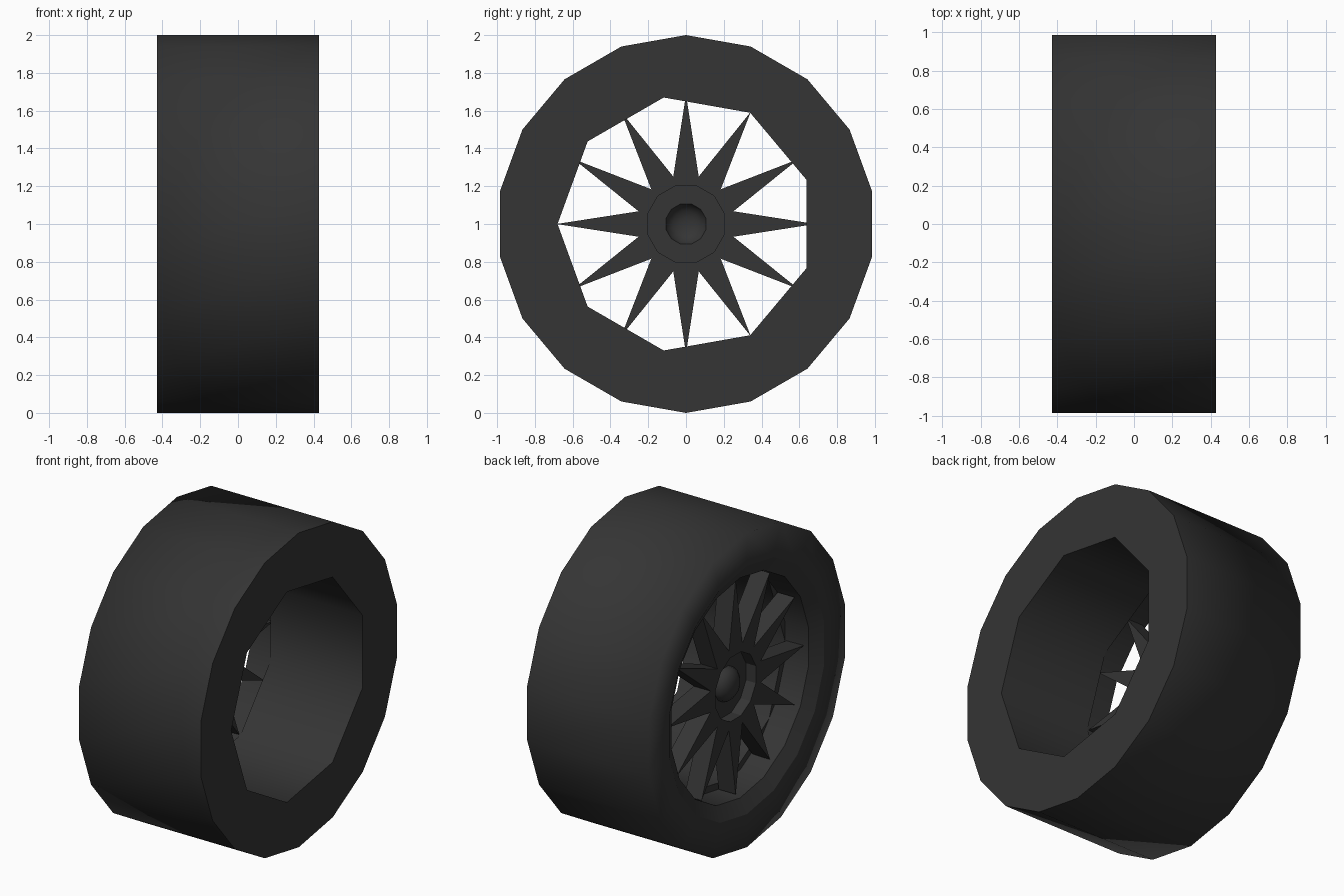
import bpy, bmesh
from math import sin, cos, pi, radians

if "Cube" in bpy.data.objects:
    bpy.data.objects.remove(bpy.data.objects["Cube"])

mat = bpy.data.materials.new("dark_grey")
mat.diffuse_color = (0.035, 0.035, 0.035, 1)
mat.use_nodes = True
mat.node_tree.nodes["Principled BSDF"].inputs["Base Color"].default_value = mat.diffuse_color


def ring(bm, x, radii, n, start):
    """Closed loop of n points around the x axle; radii repeat in turn."""
    vs = []
    for i in range(n):
        a = radians(start) + 2 * pi * i / n
        r = radii[i % len(radii)]
        vs.append(bm.verts.new((x, r * cos(a), 1 + r * sin(a))))
    return vs, [bm.edges.new((vs[i], vs[(i + 1) % n])) for i in range(n)]


def loft(name, rings, closed=False, cap=False, smooth=True):
    """Bridge successive rings: (x, radii, sides, start angle, sharp)."""
    bm = bmesh.new()
    loops = [ring(bm, *r[:4]) for r in rings]
    pairs = list(zip(loops, loops[1:]))
    if closed:
        pairs.append((loops[-1], loops[0]))
    for (va, ea), (vb, eb) in pairs:
        if len(va) == len(vb):
            n = len(va)
            for i in range(n):
                j = (i + 1) % n
                bm.faces.new((va[i], va[j], vb[j], vb[i]))
        else:
            bmesh.ops.bridge_loops(bm, edges=ea + eb)
    if cap:
        bm.faces.new(loops[-1][0])
    bmesh.ops.recalc_face_normals(bm, faces=bm.faces[:])
    for f in bm.faces:
        f.smooth = smooth
    for (vs, es), r in zip(loops, rings):
        for e in es:
            e.smooth = not r[4]
    me = bpy.data.meshes.new(name)
    bm.to_mesh(me)
    bm.free()
    me.materials.append(mat)
    ob = bpy.data.objects.new(name, me)
    bpy.context.collection.objects.link(ob)
    return ob


# Tyre and rim: 18-sided outside, nine-sided bore on the inner side
loft("tyre_and_rim", [
    (0.428, [1.0], 18, 10, True),
    (-0.428, [1.0], 18, 10, False),
    (-0.428, [0.79], 18, 10, True),
    (-0.38, [0.70], 18, 10, True),
    (-0.22, [0.69], 18, 10, True),
    (-0.22, [0.68], 9, 20, True),
    (0.428, [0.68], 9, 20, True),
], closed=True)

# Twelve pointed spokes as one thick star around the hub opening
star = [0.685, 0.26]
hub = [0.21 * cos(pi / 12), 0.21]
loft("spokes", [
    (-0.35, hub, 24, 0, True),
    (-0.35, star, 24, 0, True),
    (-0.23, star, 24, 0, True),
    (-0.23, hub, 24, 0, True),
], closed=True, smooth=False)

# Recessed hub floor with a domed centre cap
dome = [(-0.28 - 0.07 * sin(t), [0.11 * cos(t)], 12, 15, k == 0)
        for k, t in enumerate(radians(d) for d in (0, 25, 50, 72))]
loft("hub_cap", [(-0.28, [0.21], 12, 15, True)] + dome, cap=True)
